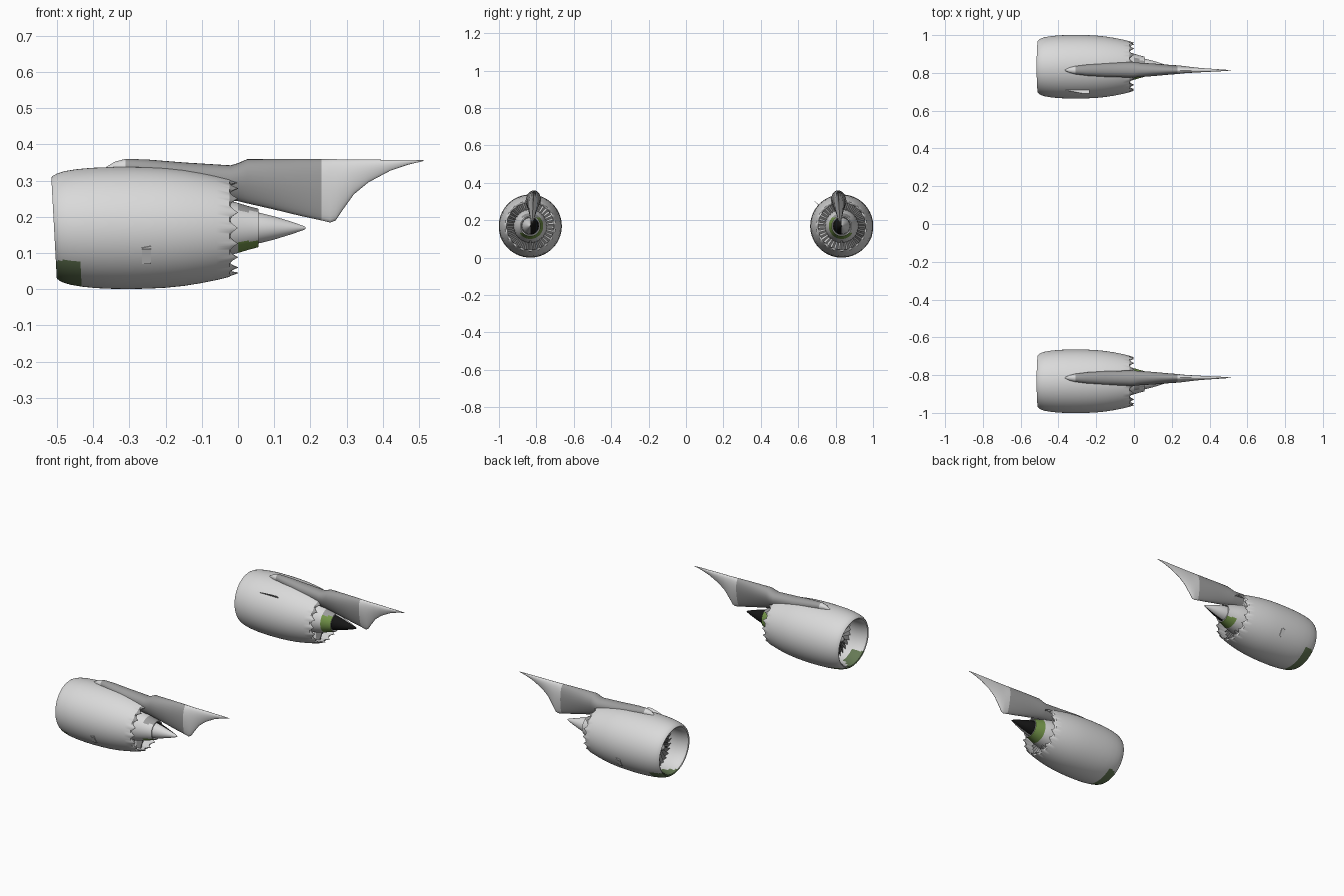
import bpy, bmesh, math
from math import sin, cos, pi, radians, hypot

if "Cube" in bpy.data.objects:
    bpy.data.objects.remove(bpy.data.objects["Cube"])

def material(name, rgb):
    m = bpy.data.materials.new(name)
    m.diffuse_color = (*rgb, 1)
    m.use_nodes = True
    m.node_tree.nodes["Principled BSDF"].inputs["Base Color"].default_value = m.diffuse_color
    return m

LIGHT = material("light_grey", (0.70, 0.70, 0.70))
DARK = material("mid_grey", (0.33, 0.33, 0.33))
GREEN = material("olive_green", (0.18, 0.31, 0.07))
DULL = material("dull_green", (0.13, 0.19, 0.09))
BLACK = material("black", (0.008, 0.008, 0.008))
CHAR = material("charcoal", (0.12, 0.12, 0.12))

YC, ZC = 0.8325, 0.169   # engine axis

def finish(name, bm, side, mats, rule=None, closed=True):
    """Local coords: x along engine, y outboard, z up. side mirrors the engine."""
    for f in bm.faces:
        if rule:
            f.material_index = rule(f.calc_center_median())
    for v in bm.verts:
        v.co.y = side * (YC + v.co.y)
    if closed:
        bmesh.ops.recalc_face_normals(bm, faces=bm.faces)
    me = bpy.data.meshes.new(name)
    bm.to_mesh(me)
    bm.free()
    for m in mats:
        me.materials.append(m)
    ob = bpy.data.objects.new(name + ("_left" if side > 0 else "_right"), me)
    bpy.context.collection.objects.link(ob)
    bpy.ops.object.select_all(action='DESELECT')
    ob.select_set(True)
    bpy.context.view_layer.objects.active = ob
    bpy.ops.object.shade_smooth_by_angle(angle=radians(35))
    return ob

def loft(rings, loop=False, caps=False):
    bm = bmesh.new()
    vs = [[bm.verts.new(p) for p in r] for r in rings]
    n = len(vs[0])
    for a, b in zip(vs, vs[1:] + (vs[:1] if loop else [])):
        for i in range(n):
            j = (i + 1) % n
            bm.faces.new((a[i], a[j], b[j], b[i]))
    if caps:
        bm.faces.new(vs[0])
        bm.faces.new(vs[-1])
    return bm

def revolve(profile, seg, loop=False, caps=False, warp=None):
    rings = []
    for x, r in profile:
        ring = []
        for i in range(seg):
            a = 2 * pi * i / seg
            dx = warp(x, r, a) if warp else 0
            ring.append((x + dx, r * cos(a), ZC + r * sin(a)))
        rings.append(ring)
    return loft(rings, loop, caps)

def blades(n, r0, r1, x0, x1, twist):
    bm = bmesh.new()
    for i in range(n):
        a = 2 * pi * i / n
        def p(x, r, b):
            return bm.verts.new((x, r * cos(b), ZC + r * sin(b)))
        bm.faces.new((p(x0, r0, a), p(x0, r1, a), p(x1, r1, a + twist), p(x1, r0, a + twist)))
    return bm

def slab(corners, offset):
    """Flat outline extruded along an offset vector."""
    top = [tuple(c + o for c, o in zip(p, offset)) for p in corners]
    return loft([corners, top], caps=True)

NACELLE = [(0, .127), (-.024, .135), (-.06, .144), (-.1, .152), (-.15, .160), (-.2, .165),
           (-.25, .1675), (-.3, .1685), (-.35, .168), (-.4, .166), (-.44, .162), (-.47, .157),
           (-.49, .151), (-.502, .145), (-.508, .139), (-.505, .133), (-.495, .128),
           (-.47, .124), (-.44, .124), (-.4, .127), (-.3, .135), (-.2, .140), (-.1, .137),
           (-.024, .130), (0, .1245)]

def nacelle_warp(x, r, a):
    if x > -.01:                                   # scalloped rear edge
        return -.021 * abs(sin(9 * a))
    w = max(0, min(1, (-.25 - x) / .2))            # raked intake lip
    return -.054 * r * sin(a) * w

def nacelle_colour(c):
    if c.x < -.438 and c.z < (.08 if c.y > 0 else .045):
        return 1                                   # green lower lip
    return 2 if c.x > -.024 and c.z > .24 else 0   # grey scallops beside the pylon

def core_colour(c):
    r = hypot(c.y, c.z - ZC)
    if c.x < -.01 or c.x > .05 or r < .05:
        return 0
    if c.z > ZC + .045:
        return 2
    return int(c.z < ZC - .036 or c.y < -.012)

# x, bottom z, top z, half width
PYLON = [(-.365, .325, .337, .004), (-.34, .315, .352, .016), (-.31, .30, .36, .024),
         (-.25, .285, .358, .033), (-.15, .26, .350, .041), (-.02, .245, .342, .045),
         (0, .243, .348, .045), (.025, .237, .359, .042), (.1, .22, .36, .037),
         (.17, .203, .36, .030), (.23, .190, .359, .025), (.255, .184, .359, .022),
         (.27, .190, .359, .020), (.29, .220, .358, .018), (.32, .262, .358, .015),
         (.36, .295, .358, .012), (.42, .327, .357, .008), (.47, .344, .357, .005),
         (.513, .354, .356, .001)]

def pylon_rings():
    rings = []
    for x, zb, zt, w in PYLON:
        ring = []
        for i in range(28):
            a = 2 * pi * i / 28
            u = (1 + cos(a)) / 2
            z = zb + (zt - zb) * u
            ring.append((x, w * sin(a) * (.62 + .5 * u) - .014 - (z - .27) * .06, z))
        rings.append(ring)
    return rings

for s in (1, -1):
    # outer cowl with raked intake and scalloped rear edge
    finish("nacelle", revolve(NACELLE, 144, loop=True, warp=nacelle_warp), s,
           [LIGHT, DULL, DARK], nacelle_colour)
    # pylon: pale nose and tail, darker middle
    finish("pylon", loft(pylon_rings(), caps=True), s, [LIGHT, DARK],
           lambda c: int(-.31 < c.x < .23))
    # core cowl: green underneath and on the inboard side, grey on top
    core = [(-.2, .085), (-.1, .09), (-.04, .08), (0, .069), (.03, .060), (.056, .053),
            (.056, .048), (0, .044), (-.2, .044)]
    finish("core_cowl", revolve(core, 72, loop=True), s, [LIGHT, GREEN, DARK], core_colour)
    # exhaust cone, black on the inboard half
    cone = [(-.02, .045), (.03, .0455), (.06, .042), (.1, .032), (.15, .0165), (.18, .006),
            (.187, .002)]
    finish("exhaust_cone", revolve(cone, 48, caps=True), s, [LIGHT, BLACK],
           lambda c: int(c.y < 0))
    # intake fan, spinner and duct walls
    finish("fan_blades", blades(28, .03, .127, -.40, -.385, .2), s, [DARK], closed=False)
    spin = [(-.36, .04), (-.39, .036), (-.42, .024), (-.44, .010), (-.446, .002)]
    finish("spinner", revolve(spin, 32, caps=True), s, [DARK])
    finish("fan_wall", revolve([(-.38, .1285), (-.37, .1285)], 48, caps=True), s, [CHAR])
    finish("duct_wall", revolve([(-.2, .139), (-.19, .139)], 48, caps=True), s, [CHAR])
    # rear guide vanes in the bypass duct
    finish("guide_vanes", blades(36, .084, .137, -.11, -.07, .1), s, [LIGHT], closed=False)
    # lower duct splitter
    finish("duct_splitter", slab([(-.19, -.004, .034), (-.05, -.004, .034),
                                  (-.03, -.004, .10), (-.19, -.004, .10)], (0, .008, 0)), s, [DARK])
    # small vent plate with a hood on the outboard side
    def on_skin(x, deg, r):
        a = radians(deg)
        return (x, r * cos(a), ZC + r * sin(a))
    n = on_skin(0, -27, 1)
    out = (0, n[1] * .005, (n[2] - ZC) * .005)
    finish("vent_plate", slab([on_skin(-.265, -36, .166), on_skin(-.24, -36, .166),
                               on_skin(-.24, -20, .166), on_skin(-.265, -20, .166)], out), s, [LIGHT])
    finish("vent_hood", slab([on_skin(-.268, -20, .165), on_skin(-.24, -18, .165),
                              on_skin(-.24, -17, .165), on_skin(-.268, -19, .165)], out), s, [LIGHT])

# single strake on the inboard shoulder of one engine
a = radians(138)
def fin(x, r):
    return (x, r * cos(a), ZC + r * sin(a))
finish("strake", slab([fin(-.39, .163), fin(-.235, .163), fin(-.235, .195), fin(-.27, .193)],
                      (0, .003 * sin(a), -.003 * cos(a))), 1, [LIGHT])
